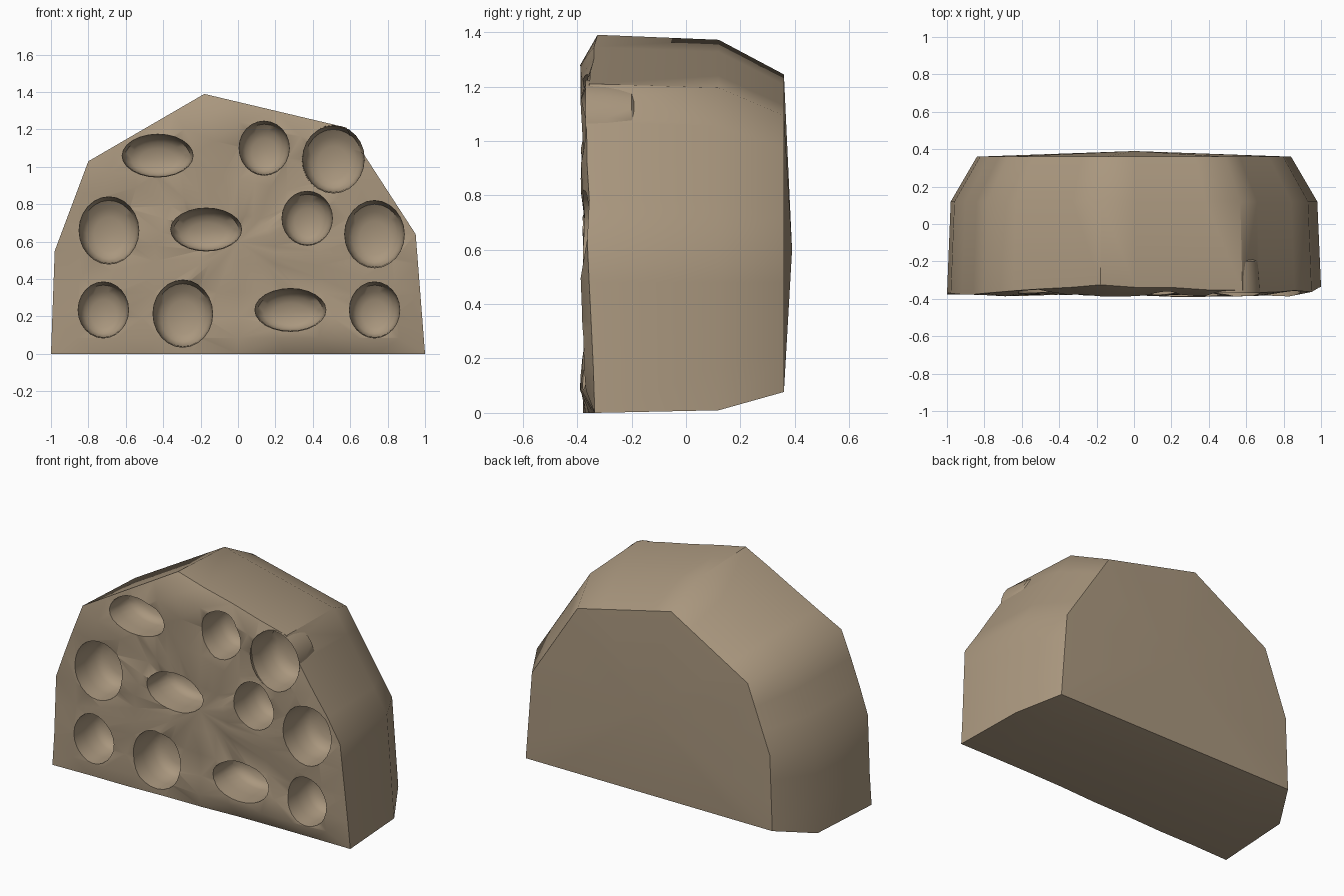
import bpy, bmesh, math, random
from mathutils import Vector

if "Cube" in bpy.data.objects:
    bpy.data.objects.remove(bpy.data.objects["Cube"])

random.seed(4)
mat = bpy.data.materials.new("sandstone")
mat.diffuse_color = (0.40, 0.31, 0.21, 1)
mat.use_nodes = True
mat.node_tree.nodes["Principled BSDF"].inputs["Base Color"].default_value = mat.diffuse_color

# rock outline: x, z and y of the front rim
OUTLINE = [(-1, 0, -.375), (1, 0, -.33), (.95, .64, -.36), (.58, 1.21, -.36),
           (-.18, 1.39, -.33), (-.80, 1.03, -.37), (-.98, .55, -.375)]
SPLIT = [8, 4, 4, 4, 4, 3, 3]

# pockets: x, z, half width, half height
POCKETS = [(-.43, 1.06, .19, .115), (.14, 1.10, .135, .145), (.51, 1.04, .165, .18),
           (-.69, .66, .16, .18), (-.17, .665, .19, .115), (.37, .725, .135, .145),
           (.73, .64, .16, .18), (-.72, .235, .135, .15), (-.295, .215, .16, .18),
           (.28, .235, .19, .115), (.73, .235, .135, .15)]
# pocket wall: y, scale, drop of centre
WALL = [(-.5, 1, 0), (-.37, 1, 0), (-.29, .97, 0), (-.20, .92, .005),
        (-.17, .75, .015), (-.15, .5, .02)]


def bridge(bm, a, b):
    n = len(a)
    for i in range(n):
        bm.faces.new((a[i], a[(i + 1) % n], b[(i + 1) % n], b[i]))


def fan(bm, ring, tip):
    for i in range(len(ring)):
        bm.faces.new((ring[i], ring[(i + 1) % len(ring)], tip))


def finish(bm, name):
    bmesh.ops.recalc_face_normals(bm, faces=bm.faces[:])
    me = bpy.data.meshes.new(name)
    bm.to_mesh(me)
    bm.free()
    ob = bpy.data.objects.new(name, me)
    bpy.context.collection.objects.link(ob)
    me.materials.append(mat)
    return ob


def add_pocket(bm, x, z, rx, rz, grow=1.0, start=0, cap=True):
    rings = []
    for y, s, drop in WALL[start:]:
        rings.append([bm.verts.new((x + rx * s * grow * math.cos(t), y,
                                    z - drop + rz * s * grow * math.sin(t)))
                      for t in [2 * math.pi * i / 24 for i in range(24)]])
    for a, b in zip(rings, rings[1:]):
        bridge(bm, a, b)
    fan(bm, rings[-1], bm.verts.new((x, -.145, z - .02)))
    if cap:
        bm.faces.new(rings[0])


# rock body: front rings, rim, sides, bevelled back
rim = []
for i, n in enumerate(SPLIT):
    a, b = Vector(OUTLINE[i]), Vector(OUTLINE[(i + 1) % len(OUTLINE)])
    rim += [a.lerp(b, k / n) for k in range(n)]

bm = bmesh.new()


def ring(scale, y=None, cz=.48, bump=0):
    out = []
    for x, z, ry in rim:
        yy = ry if y is None else y
        yy += random.uniform(-bump, bump)
        out.append(bm.verts.new((x * scale, yy, cz + (z - cz) * scale)))
    return out


rings = [ring(.2, -.37, .6, .012), ring(.45, -.37, .6, .016), ring(.68, -.372, .6, .016),
         ring(.86, -.376, .6, .014), ring(1, bump=.006),
         ring(.98, .12), ring(.84, .36)]
for v in rings[4]:
    v.co.z = max(v.co.z, 0)
for a, b in zip(rings, rings[1:]):
    bridge(bm, a, b)
fan(bm, rings[0], bm.verts.new((0, -.37, .6)))
fan(bm, rings[-1], bm.verts.new((0, .39, .6)))
bmesh.ops.triangulate(bm, faces=[f for f in bm.faces if f.calc_center_median().y < -.34])
rock = finish(bm, "rock_block")

# carve the pockets
bm = bmesh.new()
for p in POCKETS:
    add_pocket(bm, *p)
cutter = finish(bm, "pocket_cutter")
cutter.hide_render = True
mod = rock.modifiers.new("pockets", 'BOOLEAN')
mod.operation = 'DIFFERENCE'
mod.solver = 'EXACT'
mod.object = cutter
bpy.context.view_layer.objects.active = rock
rock.select_set(True)
bpy.ops.object.modifier_apply(modifier=mod.name)
bpy.data.objects.remove(cutter)

# thin wall where the upper right pocket bulges through the side
bm = bmesh.new()
add_pocket(bm, *POCKETS[2], grow=1.02, start=1, cap=False)
wall = finish(bm, "pocket_side_wall")

for ob in (rock, wall):
    bpy.ops.object.select_all(action='DESELECT')
    bpy.context.view_layer.objects.active = ob
    ob.select_set(True)
    bpy.ops.object.shade_smooth_by_angle(angle=math.radians(40))
